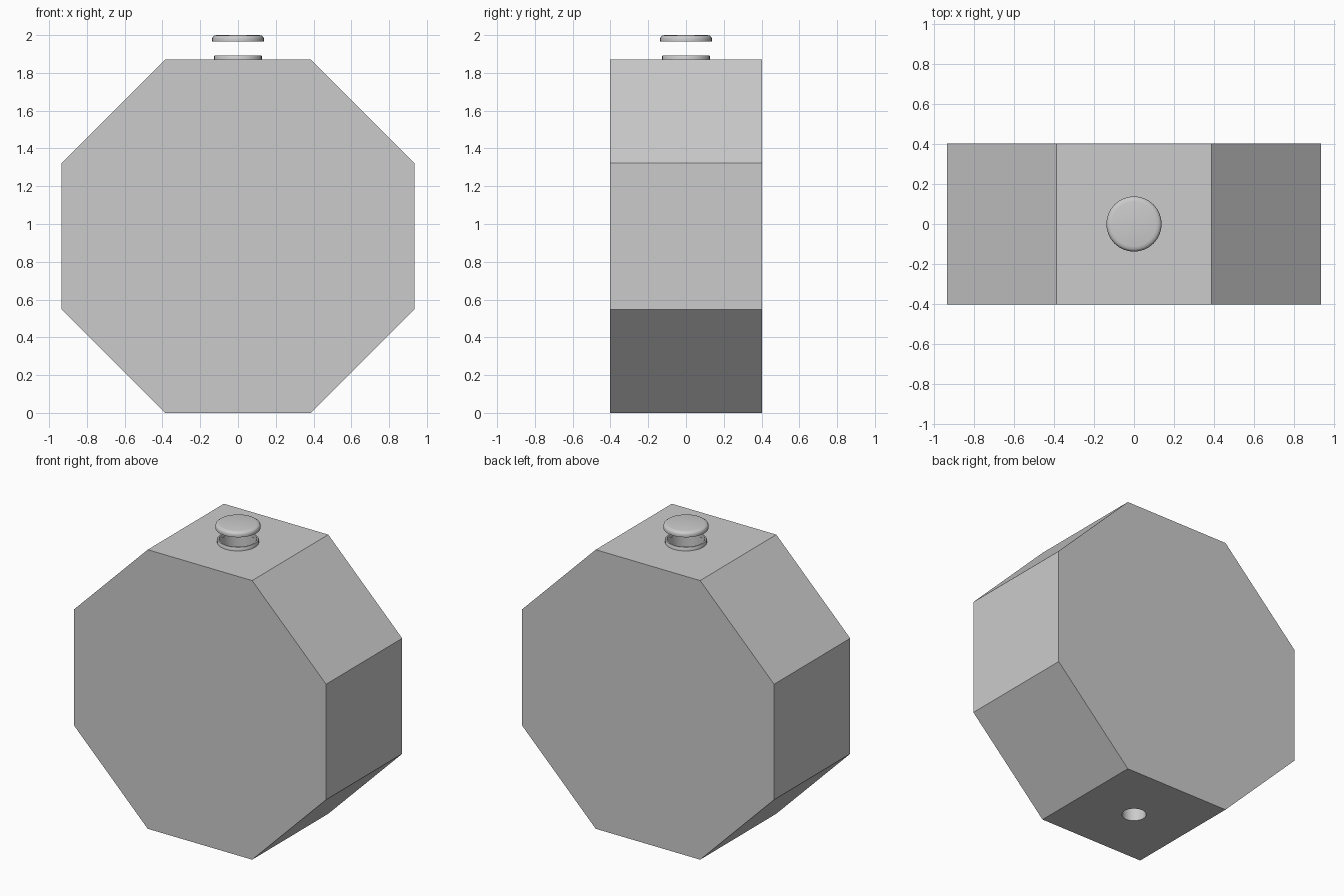
import bpy, bmesh, math

if "Cube" in bpy.data.objects:
    bpy.data.objects.remove(bpy.data.objects["Cube"])


def finish(name, bm, smooth=False):
    bmesh.ops.recalc_face_normals(bm, faces=bm.faces[:])
    me = bpy.data.meshes.new(name)
    bm.to_mesh(me)
    bm.free()
    ob = bpy.data.objects.new(name, me)
    bpy.context.collection.objects.link(ob)
    if smooth:
        bpy.ops.object.select_all(action='DESELECT')
        ob.select_set(True)
        bpy.context.view_layer.objects.active = ob
        bpy.ops.object.shade_smooth_by_angle(angle=math.radians(40))
    return ob


def lathe(name, profile, closed=False, sides=32):
    """Revolve (radius, z) points around the z axis."""
    bm = bmesh.new()
    vs = [bm.verts.new((r, 0, z)) for r, z in profile]
    es = [bm.edges.new(p) for p in zip(vs, vs[1:])]
    if closed:
        es.append(bm.edges.new((vs[-1], vs[0])))
    bmesh.ops.spin(bm, geom=vs + es, axis=(0, 0, 1), cent=(0, 0, 0),
                   angle=math.tau, steps=sides, use_duplicate=False)
    bmesh.ops.remove_doubles(bm, verts=bm.verts[:], dist=0.0005)
    return finish(name, bm, smooth=True)


# octagonal flat-faced body
H, C, D = 0.935, 0.387, 0.403
outline = [(C, -H), (H, -C), (H, C), (C, H), (-C, H), (-H, C), (-H, -C), (-C, -H)]
bm = bmesh.new()
face = bm.faces.new([bm.verts.new((x, -D, z + H)) for x, z in outline])
ext = bmesh.ops.extrude_face_region(bm, geom=[face], use_keep_orig=True)
for v in ext['geom']:
    if isinstance(v, bmesh.types.BMVert):
        v.co.y = D
body = finish("bottle_body", bm)

# tapered bore: wide at the neck, narrow at the base
cutter = lathe("bore_cutter", [(0, -0.02), (0.073, -0.02), (0.115, 1.9), (0, 1.9)])
cutter.hide_render = True
cutter.hide_viewport = True
mod = body.modifiers.new("bore", 'BOOLEAN')
mod.operation = 'DIFFERENCE'
mod.solver = 'EXACT'
mod.object = cutter

# open neck ring on the top face
lathe("neck_ring", [(0.115, 1.86), (0.127, 1.86), (0.127, 1.889), (0.124, 1.893),
                    (0.115, 1.893)], closed=True)

# floating round button cap with a rounded upper edge
lathe("button_cap", [(0, 1.966), (0.137, 1.966), (0.138, 1.98), (0.134, 1.991),
                     (0.126, 1.997), (0.112, 2.0), (0, 2.0)])
